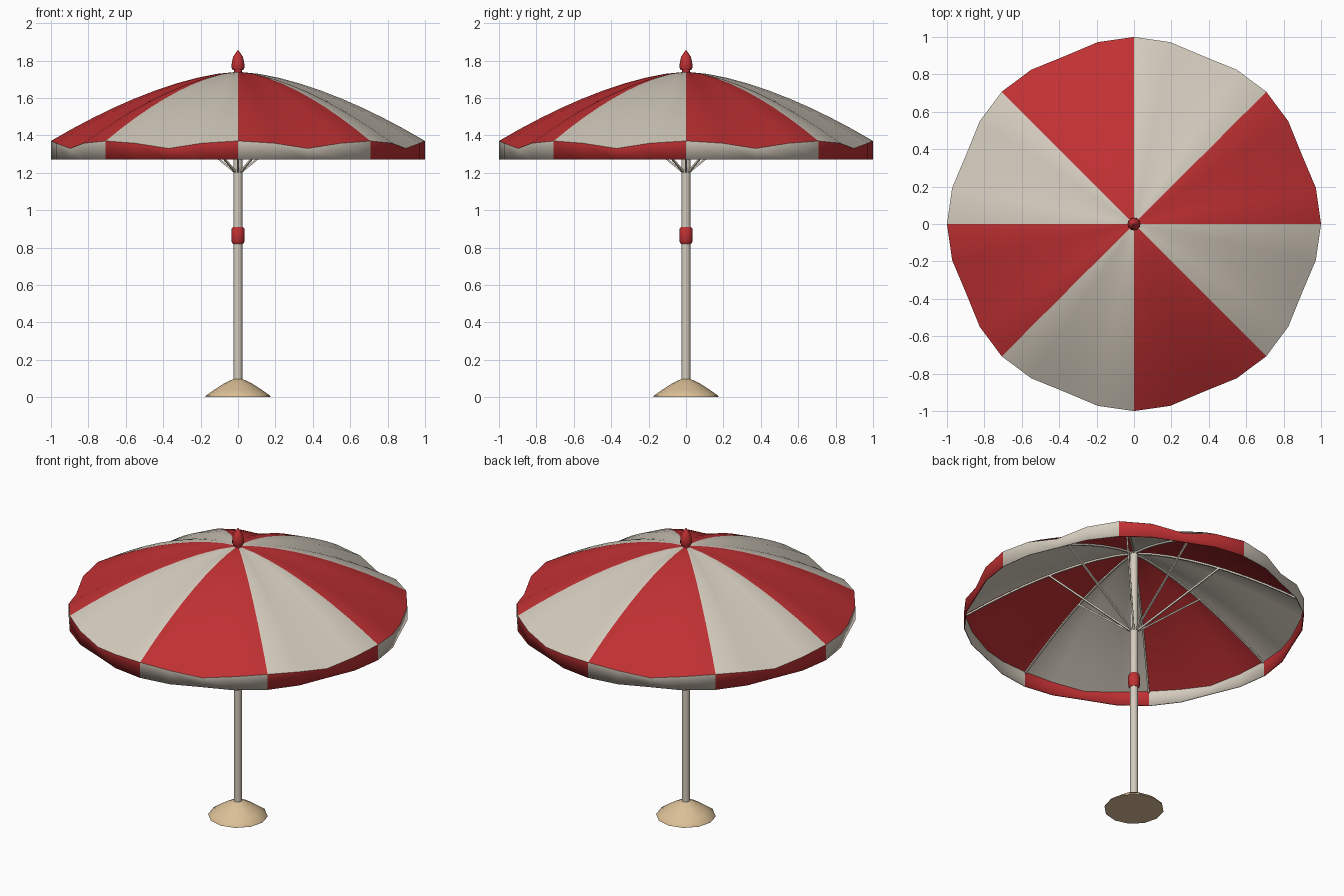
import bpy, bmesh
from math import sin, cos, pi
from mathutils import Vector

old = bpy.data.objects.get("Cube")
if old:
    bpy.data.objects.remove(old, do_unlink=True)


def material(name, rgb):
    m = bpy.data.materials.new(name)
    m.use_nodes = True
    m.diffuse_color = (*rgb, 1)
    m.node_tree.nodes["Principled BSDF"].inputs["Base Color"].default_value = (*rgb, 1)
    return m


RED = material("red", (0.53, 0.03, 0.033))
CREAM = material("cream", (0.66, 0.6, 0.51))
TAN = material("tan", (0.72, 0.53, 0.31))

PANELS, STEPS, RINGS = 8, 4, 9
APEX, RIM, HEM = 1.74, 1.37, 1.27
DIP = (0, 0.3, 1, 0.3)      # sag across one panel, from rib to rib


def finish(name, bm, mats, angle=40):
    mesh = bpy.data.meshes.new(name)
    bm.to_mesh(mesh)
    bm.free()
    for m in mats:
        mesh.materials.append(m)
    ob = bpy.data.objects.new(name, mesh)
    bpy.context.collection.objects.link(ob)
    bpy.ops.object.select_all(action="DESELECT")
    bpy.context.view_layer.objects.active = ob
    ob.select_set(True)
    bpy.ops.object.shade_smooth_by_angle(angle=angle * pi / 180)
    return ob


def lathe(name, profile, mat, sides=12):
    """Turned part from (radius, height) pairs, closed at both ends."""
    bm = bmesh.new()
    rings = [[bm.verts.new((r * cos(2 * pi * i / sides), r * sin(2 * pi * i / sides), z))
              for i in range(sides)] for r, z in profile]
    for a, b in zip(rings, rings[1:]):
        for i in range(sides):
            j = (i + 1) % sides
            bm.faces.new((a[i], a[j], b[j], b[i]))
    bm.faces.new(rings[0][::-1])
    bm.faces.new(rings[-1])
    return finish(name, bm, [mat])


def rib_height(t):
    return APEX - (APEX - RIM) * t ** 1.6


def rods(name, path, radius, mat):
    """One square rod per rib, following (radius, height) pairs."""
    bm = bmesh.new()
    for k in range(PANELS):
        a = 2 * pi * k / PANELS
        out, side = Vector((cos(a), sin(a), 0)), Vector((-sin(a), cos(a), 0))
        pts = [out * r + Vector((0, 0, z)) for r, z in path]
        rings = []
        for i, p in enumerate(pts):
            along = (pts[min(i + 1, len(pts) - 1)] - pts[max(i - 1, 0)]).normalized()
            up = along.cross(side)
            rings.append([bm.verts.new(p + radius * d)
                          for d in (side + up, up - side, -side - up, side - up)])
        for p, q in zip(rings, rings[1:]):
            for i in range(4):
                j = (i + 1) % 4
                bm.faces.new((p[i], p[j], q[j], q[i]))
        bm.faces.new(rings[0][::-1])
        bm.faces.new(rings[-1])
    bmesh.ops.recalc_face_normals(bm, faces=bm.faces)
    return finish(name, bm, [mat])


# Canopy panels with a hanging valance in the opposite colour
bm = bmesh.new()
apex = bm.verts.new((0, 0, APEX))
count = PANELS * STEPS
columns = []
for i in range(count):
    a, dip = 2 * pi * i / count, DIP[i % STEPS]
    column = []
    for k in range(1, RINGS + 1):
        t = k / RINGS
        r = t * (1 - 0.029 * dip)
        column.append(bm.verts.new((r * cos(a), r * sin(a), rib_height(t) - 0.04 * dip * t)))
    x, y, _ = column[-1].co
    column.append(bm.verts.new((x, y, HEM)))
    columns.append(column)
for i in range(count):
    a, b = columns[i], columns[(i + 1) % count]
    colour = (i // STEPS) % 2
    bm.faces.new((apex, a[0], b[0])).material_index = colour
    for k in range(RINGS):
        f = bm.faces.new((a[k], a[k + 1], b[k + 1], b[k]))
        f.material_index = 1 - colour if k == RINGS - 1 else colour
canopy = finish("canopy", bm, [RED, CREAM], 30)
cloth = canopy.modifiers.new("cloth_thickness", "SOLIDIFY")
cloth.thickness = 0.006
cloth.offset = -1

# Frame under the cloth
rods("ribs", [(0.99 * k / RINGS, rib_height(k / RINGS) - 0.014)
              for k in range(RINGS + 1)], 0.005, CREAM)
rods("struts", [(0.02, 1.205), (0.5, rib_height(0.5) - 0.016)], 0.005, CREAM)

# Pole, collar, finial and foot
lathe("pole", [(0.024, 0.01), (0.024, 1.735)], CREAM)
lathe("collar", [(0.027, 0.82), (0.034, 0.83), (0.036, 0.865), (0.034, 0.9), (0.027, 0.91)], RED)
lathe("finial_neck", [(0.022, 1.73), (0.022, 1.76)], RED)
lathe("finial", [(0.029, 1.75), (0.035, 1.762), (0.033, 1.79), (0.026, 1.82),
                 (0.014, 1.838), (0.002, 1.855)], RED)
lathe("base", [(0.175, 0), (0.172, 0.008), (0.13, 0.038), (0.08, 0.07), (0.045, 0.088),
               (0.024, 0.097)], TAN)
